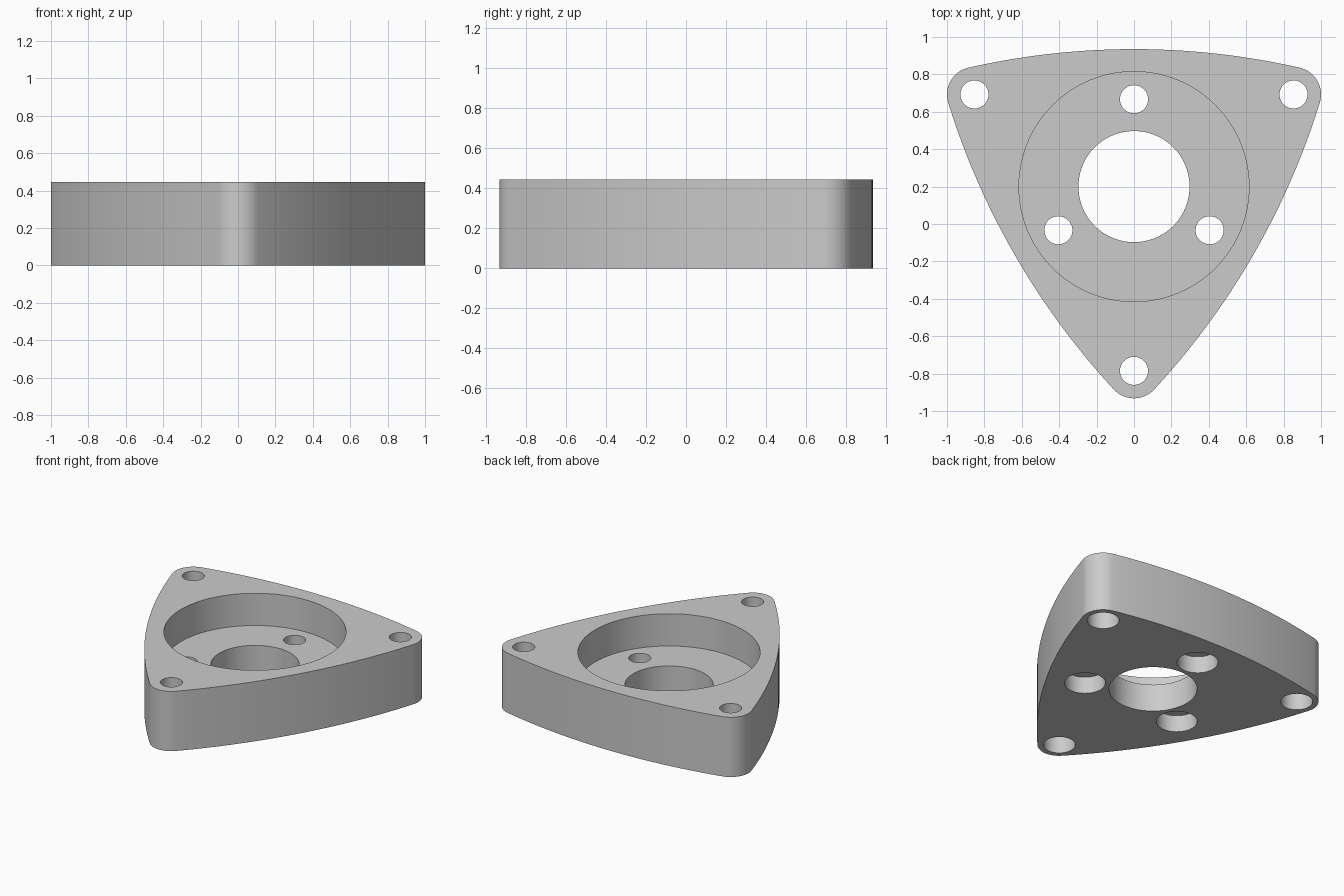
import bpy, bmesh
from math import sin, cos, asin, hypot, radians, tau
from mathutils import Vector

old = bpy.data.objects.get("Cube")
if old:
    bpy.data.objects.remove(old, do_unlink=True)

HEIGHT = 0.445
FLOOR = 0.205                      # height of the pocket floor
MIDDLE = Vector((0, 0.2))          # shared centre of bore, pocket and hole patterns
CORNER_DIST, CORNER_R = 0.985, 0.147
SIDE_DIST = 0.735                  # middle to the crown of each bowed side

grey = bpy.data.materials.new("satin grey")
grey.use_nodes = True
grey.diffuse_color = (0.6, 0.6, 0.6, 1)
grey.node_tree.nodes["Principled BSDF"].inputs["Base Color"].default_value = grey.diffuse_color


def polar(centre, radius, angle):
    return centre + radius * Vector((cos(angle), sin(angle)))


def make_object(name, bm):
    bmesh.ops.recalc_face_normals(bm, faces=bm.faces)
    mesh = bpy.data.meshes.new(name)
    bm.to_mesh(mesh)
    bm.free()
    mesh.materials.append(grey)
    obj = bpy.data.objects.new(name, mesh)
    bpy.context.collection.objects.link(obj)
    return obj


def arc(centre, radius, start, end, steps):
    return [polar(centre, radius, start + (end - start) * i / steps) for i in range(steps + 1)]


def outline():
    """Bowed triangle: three wide arcs running tangent into three corner arcs."""
    half_x = CORNER_DIST * cos(radians(30))
    corner_y = CORNER_DIST * sin(radians(30))
    # Wide arc radius that touches the crown and is tangent to both corners
    a, b = SIDE_DIST - CORNER_R, SIDE_DIST - corner_y - CORNER_R
    back = (half_x ** 2 + corner_y ** 2 - a ** 2) / (2 * b)
    half = asin(half_x / hypot(half_x, corner_y + back))
    points = []
    for k in range(3):
        side = radians(90 + 120 * k)
        points += arc(polar(MIDDLE, -back, side), back + SIDE_DIST, side - half, side + half, 24)
        corner = polar(MIDDLE, CORNER_DIST, side + radians(60))
        points += arc(corner, CORNER_R, side + half, side + radians(120) - half, 16)[1:-1]
    return points


def stepped_cutter(name, centre, steps, sides):
    """Round cutter from (radius, height) rings, bottom to top."""
    bm = bmesh.new()
    rings = [[bm.verts.new((*polar(centre, r, tau * i / sides), z)) for i in range(sides)]
             for r, z in steps]
    for low, high in zip(rings, rings[1:]):
        for i in range(sides):
            j = (i + 1) % sides
            bm.faces.new((low[i], low[j], high[j], high[i]))
    bm.faces.new(rings[0])
    bm.faces.new(rings[-1])
    obj = make_object(name, bm)
    obj.hide_render = True
    return obj


# Solid bowed-triangle body
bm = bmesh.new()
base = bm.faces.new([bm.verts.new((p.x, p.y, 0)) for p in outline()])
top = bmesh.ops.extrude_face_region(bm, geom=[base])
bmesh.ops.translate(bm, vec=(0, 0, HEIGHT),
                    verts=[v for v in top["geom"] if isinstance(v, bmesh.types.BMVert)])
body = make_object("flange_body", bm)

# Centre bore opening into the round pocket
cutters = [stepped_cutter("bore_and_pocket_cutter", MIDDLE,
                          [(0.297, -0.1), (0.297, FLOOR), (0.615, FLOOR), (0.615, 0.6)], 96)]
# Bolt holes, counterbored from below: three in the pocket floor, three in the corners
for k in range(3):
    turn = radians(90 + 120 * k)
    for name, dist, angle, wide, depth in (
            ("floor_hole_cutter", 0.467, turn, 0.138, 0.125),
            ("corner_hole_cutter", CORNER_DIST, turn + radians(60), 0.108, 0.22)):
        cutters.append(stepped_cutter(name, polar(MIDDLE, dist, angle),
                                      [(wide, -0.1), (wide, depth), (0.075, depth), (0.075, 0.6)], 48))

for cutter in cutters:
    cut = body.modifiers.new(cutter.name, 'BOOLEAN')
    cut.operation = 'DIFFERENCE'
    cut.solver = 'EXACT'
    cut.object = cutter

# Bake the cuts, then drop the cutters
bpy.context.view_layer.update()
done = bpy.data.meshes.new_from_object(body.evaluated_get(bpy.context.evaluated_depsgraph_get()))
body.modifiers.clear()
body.data = done
for cutter in cutters:
    bpy.data.objects.remove(cutter, do_unlink=True)

# Smooth the curved walls, keep the rims sharp
bpy.ops.object.select_all(action='DESELECT')
body.select_set(True)
bpy.context.view_layer.objects.active = body
bpy.ops.object.shade_smooth_by_angle(angle=radians(30))
